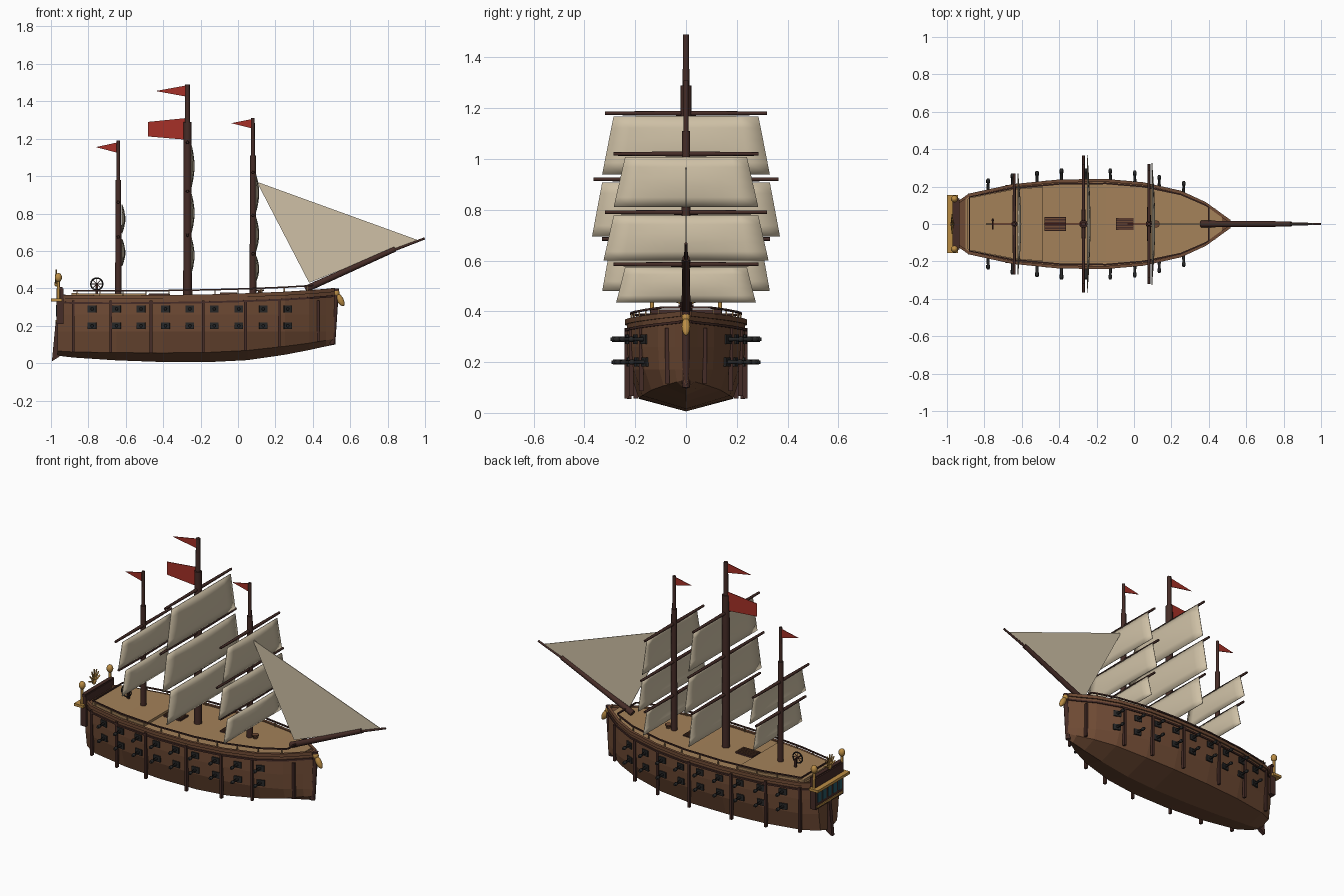
import bpy, bmesh, math
from mathutils import Vector

if "Cube" in bpy.data.objects:
    bpy.data.objects.remove(bpy.data.objects["Cube"])

def mat(name, c):
    m = bpy.data.materials.new(name)
    m.diffuse_color = (*c, 1)
    m.use_nodes = True
    m.node_tree.nodes["Principled BSDF"].inputs["Base Color"].default_value = m.diffuse_color
    return m

HULL = mat("hull_brown", (0.16, 0.07, 0.035))
DARK = mat("dark_wood", (0.06, 0.025, 0.02))
DECK = mat("deck_tan", (0.37, 0.22, 0.10))
SAIL = mat("canvas", (0.62, 0.53, 0.38))
GOLD = mat("gold", (0.50, 0.27, 0.06))
RED = mat("flag_red", (0.38, 0.03, 0.02))
IRON = mat("iron", (0.02, 0.02, 0.02))
GLASS = mat("window_teal", (0.02, 0.10, 0.13))

def mesh(name, verts, faces, m, smooth=False):
    me = bpy.data.meshes.new(name)
    me.from_pydata([tuple(v) for v in verts], [], faces)
    bm = bmesh.new()
    bm.from_mesh(me)
    bmesh.ops.recalc_face_normals(bm, faces=bm.faces)
    bm.to_mesh(me)
    bm.free()
    me.materials.append(m)
    o = bpy.data.objects.new(name, me)
    bpy.context.collection.objects.link(o)
    if smooth:
        for p in me.polygons:
            p.use_smooth = len(p.vertices) == 4
    return o

def box(name, c, s, m, rot=(0, 0, 0)):
    v = [(x * s[0] / 2, y * s[1] / 2, z * s[2] / 2) for x in (-1, 1) for y in (-1, 1) for z in (-1, 1)]
    f = [(0, 1, 3, 2), (4, 6, 7, 5), (0, 4, 5, 1), (2, 3, 7, 6), (0, 2, 6, 4), (1, 5, 7, 3)]
    o = mesh(name, v, f, m)
    o.location, o.rotation_euler = c, rot
    return o

def rod(name, pts, radii, m, n=10):
    """Round bar through collinear points with a radius at each."""
    pts = [Vector(p) for p in pts]
    q = (pts[-1] - pts[0]).to_track_quat('Z', 'Y')
    v = [p + q @ Vector((r * math.cos(2 * math.pi * i / n), r * math.sin(2 * math.pi * i / n), 0))
         for p, r in zip(pts, radii) for i in range(n)]
    f = [(k * n + i, k * n + (i + 1) % n, (k + 1) * n + (i + 1) % n, (k + 1) * n + i)
         for k in range(len(pts) - 1) for i in range(n)]
    f += [tuple(range(n))[::-1], tuple(range(len(v) - n, len(v)))]
    return mesh(name, v, f, m, True)

def ball(name, c, s, m, rot=(0, 0, 0)):
    bpy.ops.mesh.primitive_uv_sphere_add(segments=12, ring_count=8, location=c, rotation=rot)
    o = bpy.context.object
    o.name, o.scale = name, s
    o.data.materials.append(m)
    bpy.ops.object.shade_smooth()

def strip(name, pts, w, h, m, closed=False):
    """Rectangular moulding following a path."""
    n, v, f = len(pts), [], []
    for i, p in enumerate(pts):
        a = pts[(i - 1) % n] if closed or i else p
        b = pts[(i + 1) % n] if closed or i < n - 1 else p
        t = (Vector(b) - Vector(a)).normalized()
        s = t.cross(Vector((0, 0, 1))).normalized() * w / 2
        for k, u in ((-1, -1), (1, -1), (1, 1), (-1, 1)):
            v.append(Vector(p) + s * k + Vector((0, 0, h / 2 * u)))
    for i in range(n if closed else n - 1):
        j = (i + 1) % n
        f += [(i * 4 + k, i * 4 + (k + 1) % 4, j * 4 + (k + 1) % 4, j * 4 + k) for k in range(4)]
    if not closed:
        f += [(0, 1, 2, 3), tuple(range(4 * n - 4, 4 * n))]
    return mesh(name, v, f, m)

# Hull stations: x, half width, keel z, chine z, sheer z
ST = [(-0.965, .10, .04, .065, .355), (-0.88, .155, .03, .06, .352), (-0.65, .205, .015, .056, .35),
      (-0.4, .23, .006, .055, .352), (-0.15, .233, .006, .058, .356), (0.05, .215, .016, .068, .362),
      (0.25, .17, .045, .09, .37), (0.38, .11, .07, .107, .378), (0.47, .045, .09, .122, .385), (0.52, .01, .1, .13, .39)]

def at(x, col):
    for a, b in zip(ST, ST[1:]):
        if x <= b[0]:
            t = max(0, (x - a[0]) / (b[0] - a[0]))
            return a[col] + t * (b[col] - a[col])
    return ST[-1][col]

v, f = [], []
for x, w, k, c, s in ST:
    half = [(w, s), (w, 0.26), (w * .96, 0.17), (w * .8, c)]
    v += [(x, y, z) for y, z in half] + [(x, 0, k)] + [(x, -y, z) for y, z in half[::-1]]
for i in range(len(ST) - 1):
    f += [(i * 9 + j, i * 9 + (j + 1) % 9, i * 9 + 9 + (j + 1) % 9, i * 9 + 9 + j) for j in range(9)]
f += [tuple(range(9)), tuple(range(len(v) - 9, len(v)))]
mesh("hull", v, f, HULL)

def outline(x0, x1, scale, dz):
    xs = [x0] + [s[0] for s in ST if x0 < s[0] < x1] + [x1]
    side = [(x, at(x, 1) * scale, at(x, 4) + dz) for x in xs]
    return side + [(x, -y, z) for x, y, z in side[::-1]]

def slab(name, x0, x1, scale, dz0, dz1, m):
    a, b = outline(x0, x1, scale, dz0), outline(x0, x1, scale, dz1)
    n = len(a)
    f = [(i, (i + 1) % n, n + (i + 1) % n, n + i) for i in range(n)]
    f += [(i, i + 1, n - 2 - i, n - 1 - i) for i in range(n // 2 - 1)]
    f += [(n + i, n + i + 1, 2 * n - 2 - i, 2 * n - 1 - i) for i in range(n // 2 - 1)]
    mesh(name, a + b, f, m)

# Decks, wales and rails
slab("main_deck", -0.9, 0.47, .95, -.01, .007, DECK)
slab("quarter_deck", -0.89, -0.49, .9, 0, .022, DECK)
strip("sheer_moulding", outline(-0.95, 0.51, 1.0, 0.002), .016, .02, HULL, True)
strip("upper_wale", outline(-0.95, 0.51, 1.0, -.03), .014, .01, DARK, True)
strip("hand_rail", outline(-0.88, 0.4, .93, .036), .008, .008, DARK, True)
for i in range(11):
    x = -0.86 + i * .123
    for s in (-1, 1):
        box("rail_post", (x, s * at(x, 1) * .93, at(x, 4) + .018), (.006, .006, .036), DECK)

# Hull ribs, ports and cannons
for s in (-1, 1):
    for x in (-.88, -.68, -.465, -.185, .04, .22, .43):
        zb = at(x, 3)
        box("hull_rib", (x, s * at(x, 1), (zb + .335) / 2), (.014, .018, .335 - zb), DARK)
    for i in range(9):
        x = -.78 + i * .1307
        w = at(x, 1)
        ang = s * math.atan2(at(x + .02, 1) - at(x - .02, 1), .04)
        for z in (.2, .29):
            y = w * (.98 if z < .25 else 1)
            box("gun_port", (x, s * y, z), (.046, .014, .036), IRON, (0, 0, ang))
            rod("cannon", [(x, s * (y + d), z) for d in (-.01, .045, .046, .06, .061, .066)],
                [.009, .007, .010, .010, .007, .007], IRON, 8)

# Stem, figurehead, rudder
rod("stem_post", [(.505, 0, .1), (.525, 0, .40)], [.015, .015], DARK, 8)
ball("stem_foot", (.505, 0, .11), (.014, .016, .014), DARK)
ball("figurehead_head", (.525, 0, .375), (.018, .017, .022), GOLD)
ball("figurehead_body", (.545, 0, .34), (.018, .017, .04), GOLD, (0, math.radians(-30), 0))
mesh("rudder", [(x, y, z) for y in (-.012, .012) for x, z in
     ((-.995, .01), (-.955, .035), (-.955, .22), (-.975, .22))],
     [(0, 1, 2, 3), (4, 5, 6, 7), (0, 1, 5, 4), (1, 2, 6, 5), (2, 3, 7, 6), (3, 0, 4, 7)], DARK)

# Stern gallery
box("stern_gallery", (-.952, 0, .305), (.036, .27, .19), DARK)
box("gallery_balcony", (-.97, 0, .337), (.06, .31, .016), GOLD)
box("gallery_sill", (-.965, 0, .225), (.02, .25, .012), GOLD)
for i in range(5):
    box("stern_window", (-.971, -.1 + i * .05, .28), (.006, .032, .06), GLASS)
box("taffrail", (-.95, 0, .40), (.024, .28, .014), DARK)
for s in (-1, 1):
    rod("lantern_post", [(-.96, s * .134, .34), (-.96, s * .134, .44)], [.008, .008], GOLD, 8)
    ball("lantern", (-.96, s * .134, .458), (.019, .019, .024), GOLD)
ball("crest_hub", (-.972, 0, .425), (.01, .016, .016), GOLD)
for i in range(7):
    a = math.radians(-75 + 25 * i)
    rod("crest_ray", [(-.972, 0, .425), (-.972, .055 * math.sin(a), .425 + .075 * math.cos(a))], [.007, .004], GOLD, 6)

# Ship's wheel
bpy.ops.mesh.primitive_torus_add(major_radius=.032, minor_radius=.004, major_segments=20, minor_segments=6,
                                 location=(-.755, 0, .423), rotation=(math.pi / 2, 0, 0))
bpy.context.object.name = "wheel_rim"
bpy.context.object.data.materials.append(IRON)
for i in range(4):
    a = i * math.pi / 4
    d = Vector((math.cos(a), 0, math.sin(a))) * .036
    c = Vector((-.755, 0, .423))
    rod("wheel_spoke", [c - d, c + d], [.002, .002], DARK, 6)
rod("wheel_axle", [(-.755, -.03, .423), (-.755, .03, .423)], [.004, .004], DARK, 6)
box("wheel_stand", (-.755, .02, .395), (.014, .01, .055), DARK)

# Hatches and capstan
for x, z, l, w in ((-.42, .362, .115, .075), (-.05, .366, .095, .065)):
    box("hatch", (x, 0, z), (l, w, .014), DARK)
    for k in range(5):
        box("hatch_slat", (x, (k - 2) * w * .2, z + .008), (l * .95, w * .08, .006), HULL)
rod("capstan", [(.118, 0, .365), (.118, 0, .385), (.118, 0, .387), (.118, 0, .395)], [.014, .012, .02, .02], HULL, 8)

def sail(x, z0, z1, w0, w1):
    """Slightly billowed square sail, narrow at the top."""
    nu, nv, v, f = 8, 5, [], []
    for j in range(nv + 1):
        t = j / nv
        for i in range(nu + 1):
            u = 2 * i / nu - 1
            v.append((x + .018 + .016 * (1 - u * u) * math.sin(math.pi * t), u * (w0 + (w1 - w0) * t), z0 + (z1 - z0) * t))
    for j in range(nv):
        f += [(j * 9 + i, j * 9 + i + 1, j * 9 + 10 + i, j * 9 + 9 + i) for i in range(nu)]
    o = mesh("square_sail", v, f, SAIL, True)
    o.modifiers.new("thickness", 'SOLIDIFY').thickness = .004

# Masts: x, radius, lower top, upper top, sails (yard z, yard half, sail top half, bottom half, bottom z)
MASTS = [
    ("fore", .08, .017, 1.11, 1.31, [(1.02, .285, .24, .285, .81), (.79, .32, .285, .325, .6), (.585, .285, .24, .275, .435)]),
    ("main", -.27, .022, 1.29, 1.49, [(1.18, .32, .285, .33, .94), (.92, .365, .33, .37, .695), (.685, .33, .295, .33, .48)]),
    ("mizzen", -.64, .016, .98, 1.19, [(.86, .27, .23, .27, .695), (.675, .24, .2, .235, .52)])]
for n, x, r, z1, z2, rig in MASTS:
    rod(n + "_mast", [(x, 0, .33), (x, 0, z1)], [r * 1.05, r * .95], DARK, 12)
    rod(n + "_topmast", [(x, 0, z1 - .02), (x, 0, z2)], [r * .65, r * .55], DARK, 10)
    for z, yw, w0, w1, zb in rig:
        rod(n + "_yard", [(x, -yw, z), (x, 0, z), (x, yw, z)], [.007, .010, .007], DARK, 8)
        sail(x, z - .012, zb, w0, w1)

def flag(name, pts, m=RED):
    v = [(x, y, z) for y in (-.002, .002) for x, z in pts]
    n = len(pts)
    mesh(name, v, [tuple(range(n)), tuple(range(n, 2 * n))] +
         [(i, (i + 1) % n, n + (i + 1) % n, n + i) for i in range(n)], m)

# Flags
flag("main_pennant", [(-.275, 1.425), (-.275, 1.485), (-.44, 1.455)])
flag("fore_pennant", [(.075, 1.255), (.075, 1.305), (-.035, 1.283)])
flag("mizzen_pennant", [(-.645, 1.125), (-.645, 1.18), (-.76, 1.155)])
flag("main_flag", [(-.28, 1.195), (-.28, 1.31), (-.48, 1.29), (-.48, 1.212)])

# Bowsprit and jib
rod("bowsprit", [(.36, 0, .395), (.84, 0, .61)], [.018, .014], DARK, 12)
rod("jib_boom", [(.80, 0, .592), (.998, 0, .667)], [.008, .006], DARK, 8)
flag("jib_fore", [(.10, .97), (.97, .655), (.68, .55)], SAIL)
flag("jib_aft", [(.10, .97), (.68, .55), (.38, .43)], SAIL)
